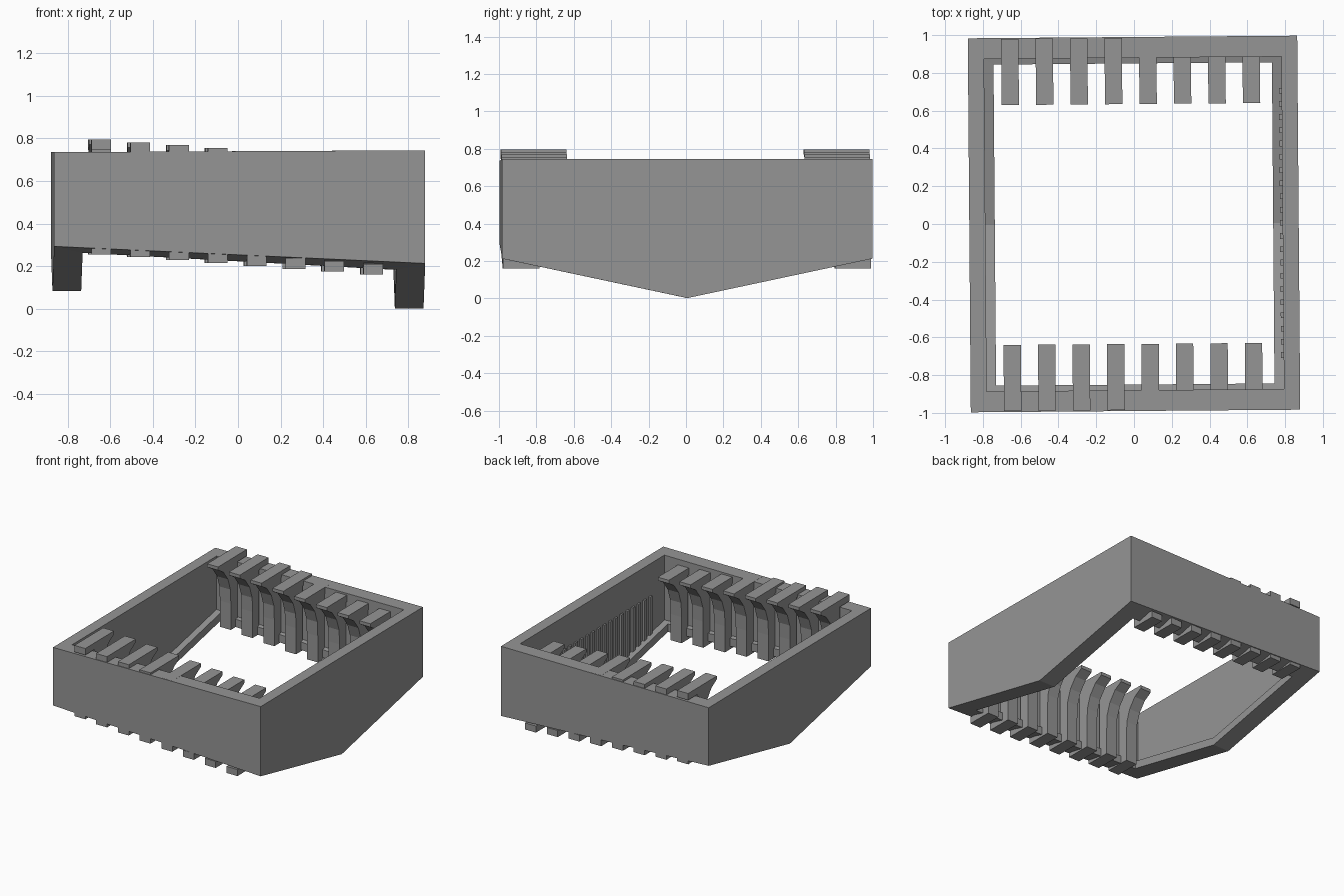
import bpy, bmesh, math
from mathutils import Matrix

if "Cube" in bpy.data.objects:
    bpy.data.objects.remove(bpy.data.objects["Cube"])

grey = bpy.data.materials.new("mid grey")
grey.diffuse_color = (0.3, 0.3, 0.3, 1)
grey.use_nodes = True
grey.node_tree.nodes["Principled BSDF"].inputs["Base Color"].default_value = grey.diffuse_color
SPIN = Matrix.Rotation(0.008, 4, 'Z')   # whole model sits very slightly turned


def finish(bm, name):
    bmesh.ops.transform(bm, matrix=SPIN, verts=bm.verts)
    bmesh.ops.recalc_face_normals(bm, faces=bm.faces)
    me = bpy.data.meshes.new(name)
    bm.to_mesh(me)
    bm.free()
    me.materials.append(grey)
    ob = bpy.data.objects.new(name, me)
    bpy.context.collection.objects.link(ob)
    return ob


def bottom(x, y):
    # V-shaped underside, slightly lower on the right
    t = min(1, max(-1, x / 0.73))
    return 0.042 - 0.04 * t + 0.213 * abs(y)


def top(x, y):
    return 0.74 + 0.005 * x


# Housing: six-point rings joined from the outer skin to the inner skin
bm = bmesh.new()
levels = [
    (0.872, 0.99, bottom),
    (0.872, 0.99, top),
    (0.787, 0.88, top),
    (0.787, 0.88, lambda x, y: bottom(x, y) + 0.06),
    (0.737, 0.85, lambda x, y: bottom(x, y) + 0.06),
    (0.737, 0.85, bottom),
]
rings = []
for hx, hy, zf in levels:
    pts = [(-hx, -hy), (hx, -hy), (hx, 0), (hx, hy), (-hx, hy), (-hx, 0)]
    rings.append([bm.verts.new((x, y, zf(x, y))) for x, y in pts])
for a, b in zip(rings, rings[1:] + rings[:1]):
    for i in range(6):
        j = (i + 1) % 6
        bm.faces.new((a[i], a[j], b[j], b[i]))
finish(bm, "housing")


# Bent contact: profile in (y, height above foot), extruded across its width
PROFILE = [(0.985, 0.54), (0.635, 0.54), (0.635, 0.515), (0.70, 0.475),
           (0.755, 0.40), (0.785, 0.31), (0.79, 0.20), (0.79, 0.0),
           (0.985, 0.0), (0.985, 0.05), (0.87, 0.06), (0.87, 0.49), (0.985, 0.49)]


def contact(x, side, name):
    bm = bmesh.new()
    ends = []
    for dx in (-0.046, 0.046):
        ends.append([bm.verts.new((x + dx, side * y, 0.207 - 0.075 * x + z))
                     for y, z in PROFILE])
    bm.faces.new(ends[0])
    bm.faces.new(ends[1])
    n = len(PROFILE)
    for i in range(n):
        j = (i + 1) % n
        bm.faces.new((ends[0][i], ends[0][j], ends[1][j], ends[1][i]))
    finish(bm, name)


for side, row in ((-1, "front"), (1, "back")):
    for k in range(8):
        contact(-0.65 + 0.1825 * k, side, f"{row}_contact_{k + 1}")

# Fine upright ribs on the inside of the right wall
bm = bmesh.new()
for k in range(21):
    y = -0.7 + 0.07 * k
    z0, z1 = bottom(0.78, y) + 0.05, 0.5
    m = Matrix.Translation((0.783, y, (z0 + z1) / 2)) @ Matrix.Diagonal((0.02, 0.03, z1 - z0, 1))
    bmesh.ops.create_cube(bm, size=1, matrix=m)
finish(bm, "inner_ribs")
